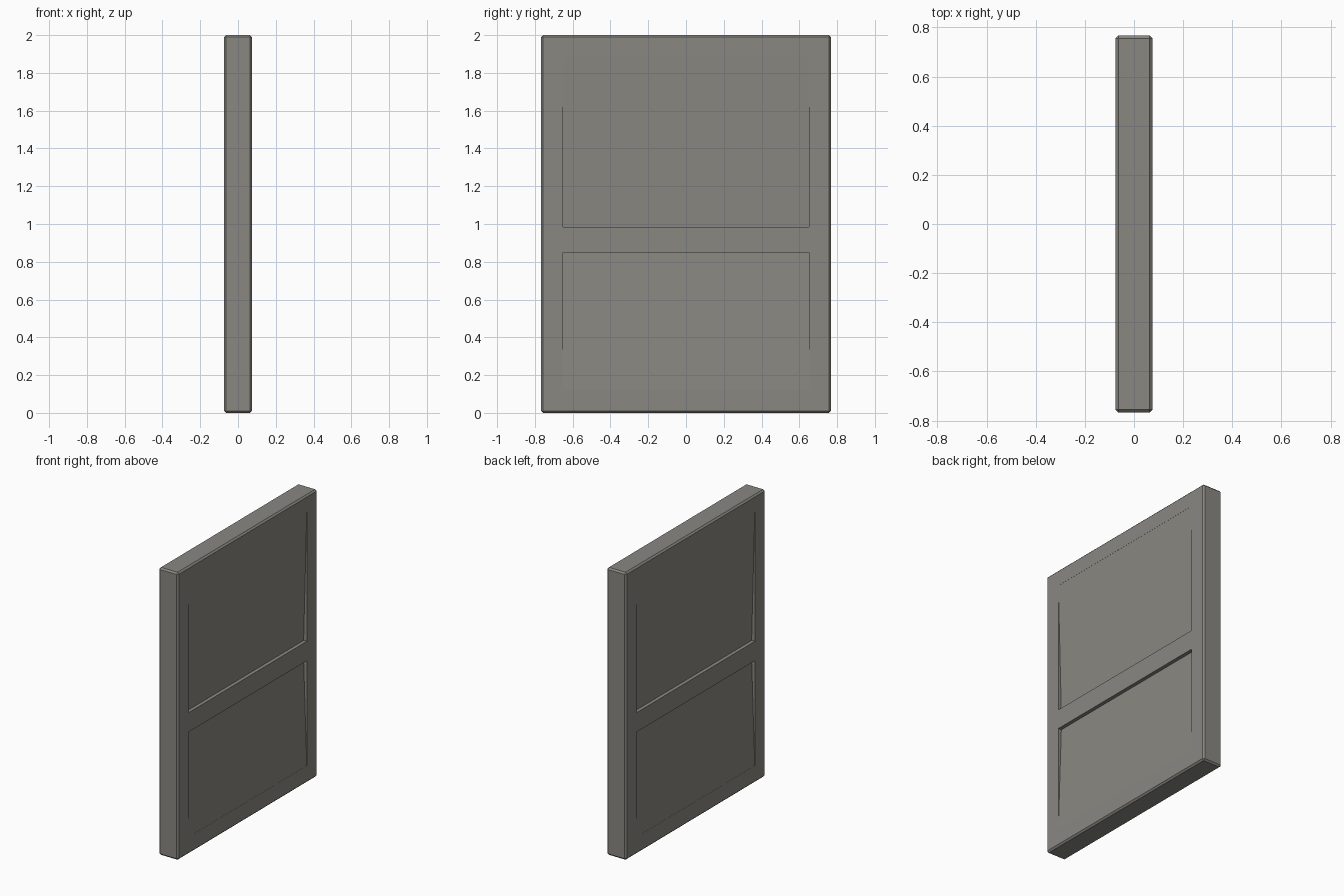
import bpy
import bmesh

if "Cube" in bpy.data.objects:
    bpy.data.objects.remove(bpy.data.objects["Cube"])

HALF_T, HALF_W, HEIGHT = 0.075, 0.767, 2.0
PANEL_HALF_W = 0.65
CHAMFER = 0.011
DEEP, SHALLOW = 0.025, 0.0008
# (z at the deep edge, z at the shallow edge) of each sloping recessed panel
PANELS = [(0.985, 1.885), (0.85, 0.12)]

grey = bpy.data.materials.new("warm_grey")
grey.diffuse_color = (0.25, 0.245, 0.222, 1)
grey.use_nodes = True
grey.node_tree.nodes["Principled BSDF"].inputs["Base Color"].default_value = grey.diffuse_color

bm = bmesh.new()

# slab with chamfered edges
bmesh.ops.create_cube(bm, size=1)
for v in bm.verts:
    v.co.x *= 2 * HALF_T
    v.co.y *= 2 * HALF_W
    v.co.z = (v.co.z + 0.5) * HEIGHT
bmesh.ops.bevel(bm, geom=bm.edges[:], offset=CHAMFER, segments=1,
                profile=0.5, affect='EDGES')


def slice_slab(co, no):
    bmesh.ops.bisect_plane(bm, geom=bm.verts[:] + bm.edges[:] + bm.faces[:],
                           dist=1e-5, plane_co=co, plane_no=no)


# panel outlines
for y in (-PANEL_HALF_W, PANEL_HALF_W):
    slice_slab((0, y, 0), (0, 1, 0))
for z in (z for panel in PANELS for z in panel):
    slice_slab((0, 0, z), (0, 0, 1))

# recessed panels on both broad sides, each sloping out to almost flush
for deep_z, shallow_z in PANELS:
    lo, hi = sorted((deep_z, shallow_z))
    bm.normal_update()
    faces = []
    for f in bm.faces:
        c = f.calc_center_median()
        if abs(f.normal.x) > 0.99 and abs(c.y) < PANEL_HALF_W and lo < c.z < hi:
            faces.append(f)
    new = bmesh.ops.extrude_discrete_faces(bm, faces=faces)["faces"]
    for v in {v for f in new for v in f.verts}:
        t = (v.co.z - deep_z) / (shallow_z - deep_z)
        depth = DEEP + (SHALLOW - DEEP) * t
        v.co.x -= depth if v.co.x > 0 else -depth

bmesh.ops.recalc_face_normals(bm, faces=bm.faces[:])
mesh = bpy.data.meshes.new("panelled_slab")
bm.to_mesh(mesh)
bm.free()
mesh.materials.append(grey)
slab = bpy.data.objects.new("panelled_slab", mesh)
bpy.context.collection.objects.link(slab)
